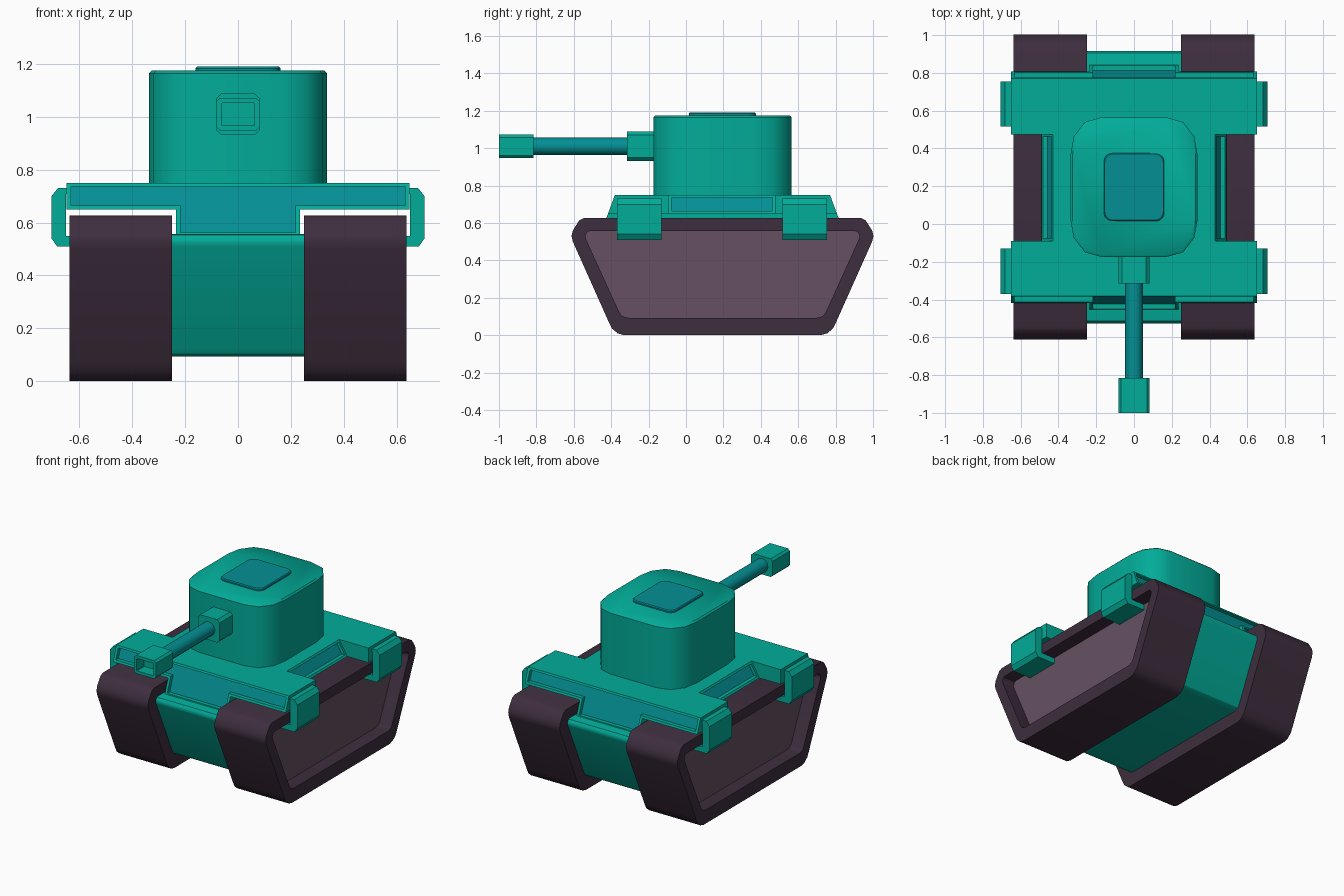
import bpy, bmesh, math

if "Cube" in bpy.data.objects:
    bpy.data.objects.remove(bpy.data.objects["Cube"])


def mat(name, rgb):
    m = bpy.data.materials.new(name)
    lin = [((c / 255 + 0.055) / 1.055) ** 2.4 if c > 10 else c / 255 / 12.92 for c in rgb]
    m.diffuse_color = (*lin, 1)
    m.use_nodes = True
    m.node_tree.nodes["Principled BSDF"].inputs["Base Color"].default_value = m.diffuse_color
    return m


TEAL = mat("teal paint", (2, 172, 153))
BLUE = mat("dark teal panel", (4, 144, 148))
TRACK = mat("dark track rubber", (62, 46, 62))
MAUVE = mat("mauve track panel", (102, 80, 97))
YC = 0.195  # middle of the hull along y


def loft(name, rings, body, end=None, angle=32):
    """Skin through matching rings, cap both ends; the last cap may have its own colour."""
    bm = bmesh.new()
    vs = [[bm.verts.new(p) for p in r] for r in rings]
    n = len(rings[0])
    for a, b in zip(vs, vs[1:]):
        for i in range(n):
            bm.faces.new((a[i], a[(i + 1) % n], b[(i + 1) % n], b[i]))
    bm.faces.new(vs[0])
    cap = bm.faces.new(vs[-1])
    cap.material_index = 1 if end else 0
    bmesh.ops.recalc_face_normals(bm, faces=bm.faces[:])
    me = bpy.data.meshes.new(name)
    bm.to_mesh(me)
    bm.free()
    me.materials.append(body)
    if end:
        me.materials.append(end)
    me.shade_smooth()
    me.set_sharp_from_angle(angle=math.radians(angle))
    ob = bpy.data.objects.new(name, me)
    bpy.context.collection.objects.link(ob)
    return ob


def mirrored(half):
    return half + [(-u, v) for u, v in reversed(half)]


def cham(hu, hv, c):
    """Rectangle with cut corners."""
    return [(hu, -hv + c), (hu, hv - c), (hu - c, hv), (-hu + c, hv),
            (-hu, hv - c), (-hu, -hv + c), (-hu + c, -hv), (hu - c, -hv)]


def at_x(pts, x, k=1.0):
    return [(x, YC + u * k, v) for u, v in pts]


# tracks with recessed side panels
outer = mirrored([(.525, 0), (.56, .01), (.59, .035), (.61, .075), (.80, .50),
                  (.807, .53), (.80, .56), (.765, .615), (.74, .627)])
inner = mirrored([(.50, .093), (.52, .096), (.54, .105), (.553, .125), (.728, .51),
                  (.733, .525), (.73, .54), (.72, .553), (.71, .556)])
for side, s in (("left", -1), ("right", 1)):
    loft(side + "_track", [at_x(outer, s * .25), at_x(outer, s * .637),
                           at_x(inner, s * .637), at_x(inner, s * .545)], TRACK, MAUVE)

# lower hull between the tracks
loft("lower_hull", [at_x(inner, -.25, .985), at_x(inner, .25, .985)], TEAL)

# front and rear deck: T-shaped, sloping end with a recessed panel
tee = mirrored([(.235, .55), (.235, .65), (.65, .65), (.65, .75)])
tee_in = mirrored([(.218, .562), (.218, .664), (.632, .664), (.632, .737)])
for end, s, edge in (("front", -1, -.09), ("rear", 1, .475)):
    def slope(pts, d):
        return [(x, YC + s * (.575 + (.75 - z) * .37 - d), z) for x, z in pts]
    loft(end + "_deck", [[(x, edge, z) for x, z in tee], slope(tee, 0),
                         slope(tee_in, 0), slope(tee_in, .027)], TEAL, BLUE)

# middle deck with recessed sloping side panels
for side, s in (("left", -1), ("right", 1)):
    def plate(i, d):
        q = [(-.09 + i, .65 + i), (.475 - i, .65 + i), (.475 - i, .75 - i), (-.09 + i, .75 - i)]
        return [(s * (.43 + (.75 - z) * .6 - d), y, z) for y, z in q]
    base = [(0, y, z) for _, y, z in plate(0, 0)]
    loft(side + "_middle_deck", [base, plate(0, 0), plate(.013, 0), plate(.013, .025)], TEAL, BLUE)
core = [(-.235, .55), (.235, .55), (.235, .66), (-.235, .66)]
loft("deck_core", [[(x, y, z) for x, z in core] for y in (-.09, .475)], TEAL)

# side brackets on the fenders, hooked under the track rim
box = [(.55, .51), (.685, .51), (.706, .54), (.706, .70), (.682, .73),
       (.645, .73), (.652, .70), (.652, .55), (.55, .55)]
for s in (-1, 1):
    for end, y0, y1 in (("front", -.37, -.13), ("rear", .515, .755)):
        bracket = loft(end + "_side_bracket",
                       [[(s * x, y, z) for x, z in box] for y in (y0, y1)], TEAL)
        bracket.data.shade_flat()

# turret with rounded corners and a slim top bevel
quarter = [(.337, .17), (.319, .268), (.26, .345), (.17, .37)]
half = quarter + [(-x, y) for x, y in reversed(quarter)]
outline = half + [(-x, -y) for x, y in half]


def flat(pts, z, k=0.0):
    return [(x * (1 - k), YC + y * (1 - k), z) for x, y in pts]


loft("turret", [flat(outline, .745), flat(outline, 1.165), flat(outline, 1.175, .03)], TEAL, angle=42)

# hatch plate
hatch = []
for i, (cx, cy) in enumerate(((1, 1), (-1, 1), (-1, -1), (1, -1))):
    for j in range(5):
        a = (i + j / 4) * math.pi / 2
        hatch.append((cx * .115 + .045 * math.cos(a), cy * .135 + .045 * math.sin(a)))
loft("hatch", [flat(hatch, 1.17), flat(hatch, 1.184), flat(hatch, 1.19, .03)], BLUE)


# gun: mount, barrel and hollow muzzle
def at_y(pts, y, zc=1.01):
    return [(u, y, zc + v) for u, v in pts]


mount = cham(.082, .078, .018)
loft("gun_mount", [at_y(mount, -.14), at_y(mount, -.315)], TEAL)
barrel = [(.047 * math.cos(a * math.pi / 6), .047 * math.sin(a * math.pi / 6)) for a in range(12)]
loft("barrel", [at_y(barrel, -.30), at_y(barrel, -.85)], BLUE)
muzzle, bore = cham(.082, .062, .014), cham(.063, .042, .003)
loft("muzzle", [at_y(muzzle, -.815), at_y(muzzle, -1), at_y(bore, -1), at_y(bore, -.92)], TEAL)
